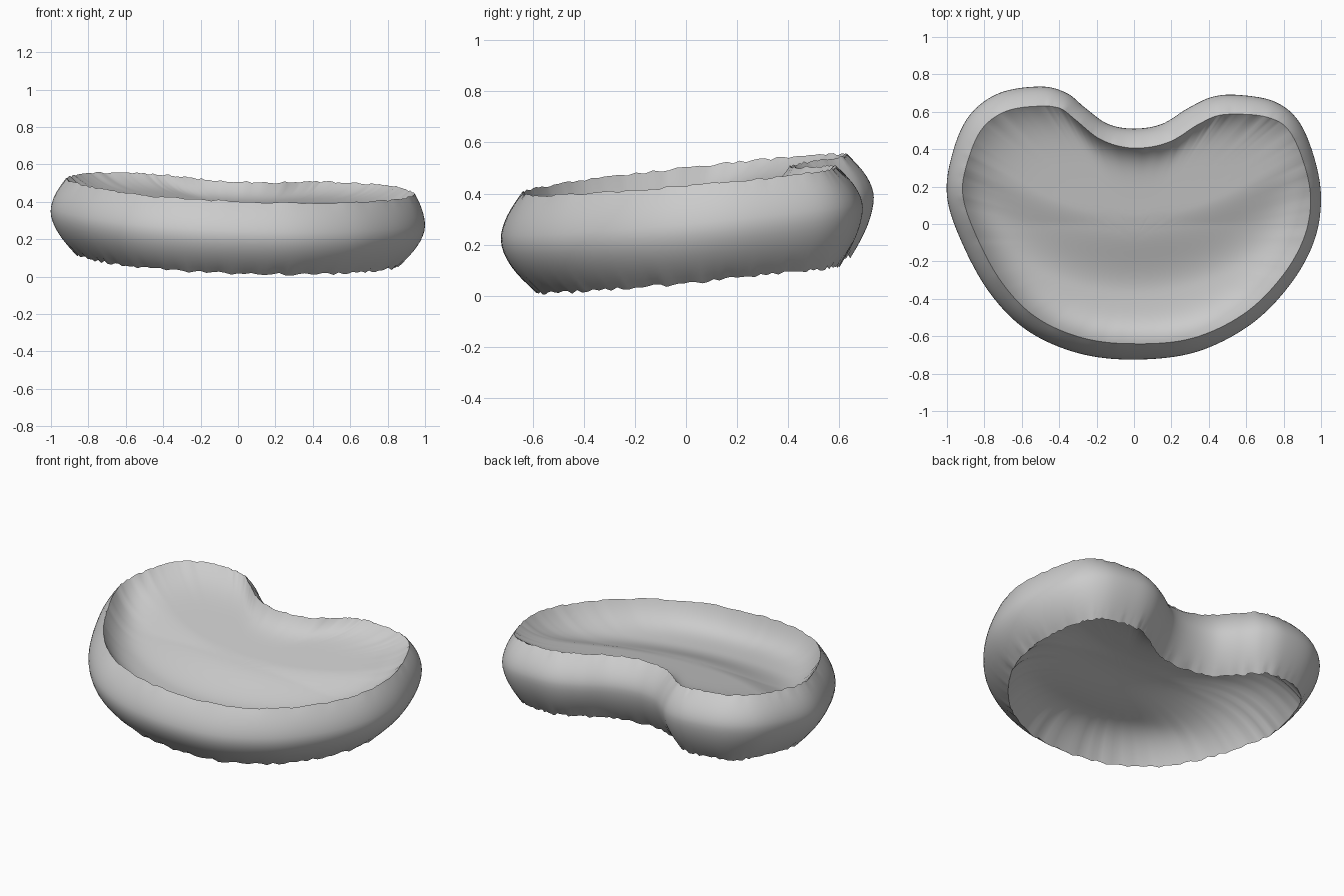
import bpy, random
from mathutils import Vector

random.seed(4)
cube = bpy.data.objects.get("Cube")
if cube:
    bpy.data.objects.remove(cube)

grey = bpy.data.materials.new("plain_grey")
grey.use_nodes = True
COLOR = (0.6, 0.6, 0.6, 1)
grey.diffuse_color = COLOR
grey.node_tree.nodes["Principled BSDF"].inputs["Base Color"].default_value = COLOR

# Widest outline of the kidney-shaped band, counter-clockwise from the front
OUTLINE = [(0, -.725), (.33, -.685), (.62, -.54), (.83, -.33), (.96, -.1),
           (1, .13), (.965, .35), (.88, .55), (.75, .655), (.56, .69),
           (.42, .68), (.29, .62), (.15, .535), (0, .51), (-.14, .535),
           (-.26, .62), (-.36, .7), (-.5, .735), (-.72, .7), (-.88, .58),
           (-.97, .38), (-1, .15), (-.92, -.1), (-.77, -.37), (-.57, -.57),
           (-.3, -.69)]
STEPS = 8
CENTRE = Vector((0, -.1))


def smooth_loop(points):
    """Closed Catmull-Rom curve through the points."""
    p = [Vector(q) for q in points]
    n, out = len(p), []
    for i in range(n):
        a, b, c, d = p[i - 1], p[i], p[(i + 1) % n], p[(i + 2) % n]
        for k in range(STEPS):
            t = k / STEPS
            out.append(b + (c - a) * t / 2
                       + (a * 2 - b * 5 + c * 4 - d) * t * t / 2
                       + (b * 3 - a - c * 3 + d) * t ** 3 / 2)
    return out


LOOP = smooth_loop(OUTLINE)
N = len(LOOP)
NORMALS = []
for i in range(N):
    tangent = (LOOP[(i + 7) % N] - LOOP[i - 7]).normalized()
    NORMALS.append(Vector((tangent.y, -tangent.x)))
TOP_JAG = [random.uniform(-.005, .005) for _ in range(N)]
LOW_JAG = [random.uniform(-.008, .008) for _ in range(N)]


def top_z(p):
    return .467 - .04 * p.x + .1 * p.y


def low_z(p):
    return .075 - .03 * p.x + .1 * p.y


def wall_point(i, s):
    """Point on the bulging wall; s runs from -1 (bottom) to 1 (top)."""
    n = NORMALS[i]
    if s > 0:
        inset = (.085 - .03 * max(n.x, 0) + .02 * max(n.y, 0)) * s ** 1.8
    else:
        inset = (.14 - .05 * max(n.y, 0)) * (-s) ** 1.8
    p = LOOP[i] - n * inset
    top, low = top_z(p), low_z(p)
    mid = low + (top - low) * .56
    z = mid + (top - mid) * s if s > 0 else mid + (mid - low) * s
    z += TOP_JAG[i] * max(s, 0) ** 6 + LOW_JAG[i] * max(-s, 0) ** 6
    return Vector((p.x, p.y, z))


def make_object(name, verts, faces):
    mesh = bpy.data.meshes.new(name)
    mesh.from_pydata(verts, [], faces)
    mesh.materials.append(grey)
    mesh.shade_smooth()
    obj = bpy.data.objects.new(name, mesh)
    bpy.context.collection.objects.link(obj)


def bridge(rings):
    """Quads joining consecutive rings of N vertices."""
    return [(r * N + i, r * N + (i + 1) % N,
             (r + 1) * N + (i + 1) % N, (r + 1) * N + i)
            for r in range(rings - 1) for i in range(N)]


# Bulging outer wall
ROWS = 17
wall = [wall_point(i, -1 + 2 * r / (ROWS - 1)) for r in range(ROWS) for i in range(N)]
make_object("outer_wall", wall, bridge(ROWS))


def floor_z(p):
    """High at the back, a curved step, a shallow bowl in front."""
    t = min(max((p.y + .37 - .45 * p.x ** 2) / .42, 0), 1)
    step = t * t * (3 - 2 * t)
    drop = .11 * (1 - p.x ** 2) * (1 - step)
    return .36 - drop + .16 * max(p.y, 0) * step - .04 * p.x


def make_panel(name, rim_loop, offset, power, upward):
    """Sheet over the opening that curves to meet the given rim."""
    rings, verts = 28, []
    for r in range(rings):
        t = 1 - (1 - (r + 1) / rings) ** 1.5
        for rim in rim_loop:
            p = CENTRE + (rim.xy - CENTRE) * t
            base = floor_z(p) - offset
            verts.append(Vector((p.x, p.y, base + (rim.z - base) * t ** power)))
    hub = len(verts)
    verts.append(Vector((CENTRE.x, CENTRE.y, floor_z(CENTRE) - offset)))
    faces = bridge(rings) + [(hub, (i + 1) % N, i) for i in range(N)]
    make_object(name, verts, [f[::-1] for f in faces] if upward else faces)


# Sagging floor on the top rim, arched underside on the bottom rim
make_panel("sagging_floor", wall[-N:], 0, 10, True)
make_panel("arched_underside", wall[:N], .03, 5, False)
